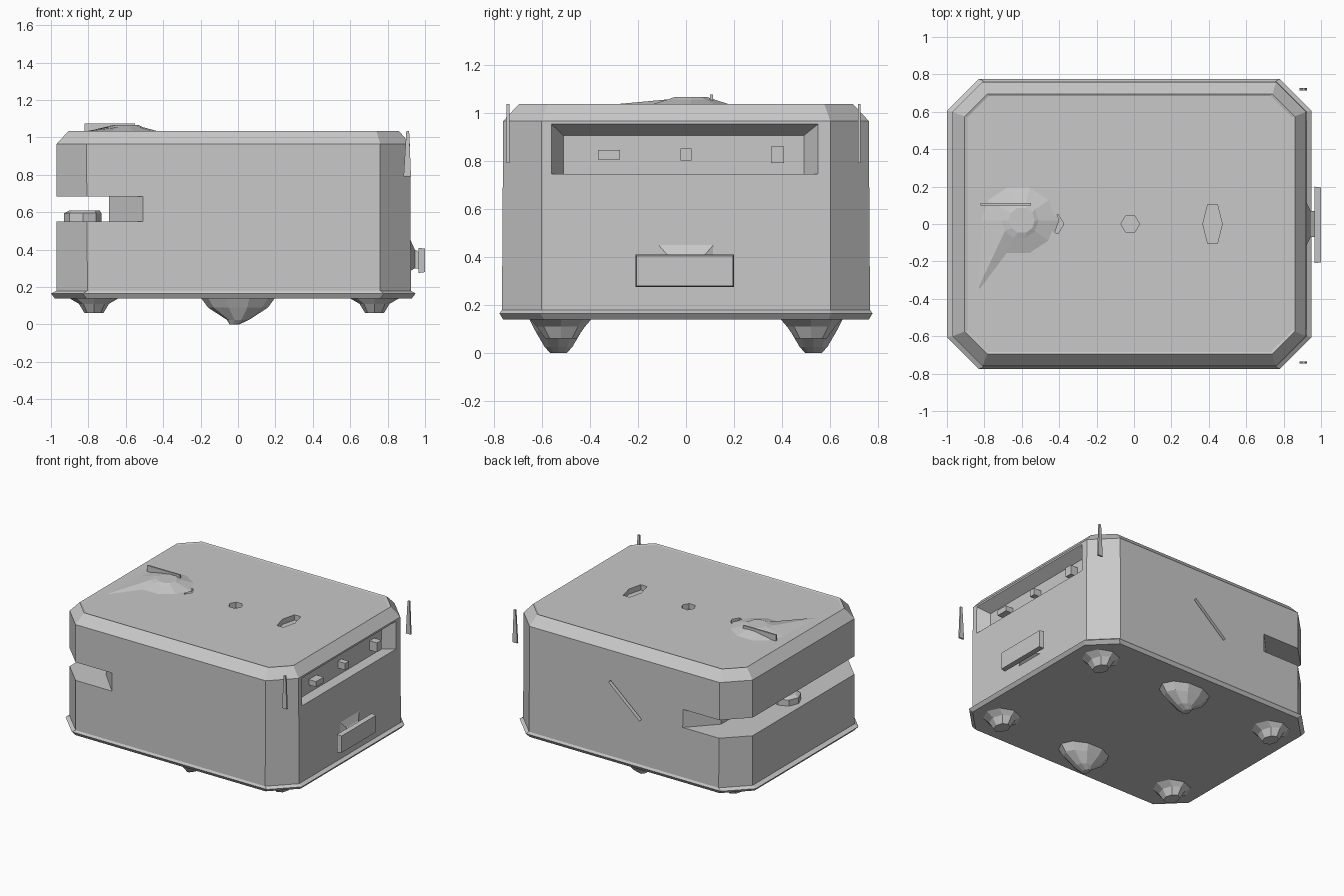
import bpy, bmesh
from math import cos, sin, pi, atan2
from mathutils import Vector, Matrix

if "Cube" in bpy.data.objects:
    bpy.data.objects.remove(bpy.data.objects["Cube"], do_unlink=True)

grey = bpy.data.materials.new("plain grey")
grey.use_nodes = True
grey.diffuse_color = (0.58, 0.58, 0.58, 1)
grey.node_tree.nodes["Principled BSDF"].inputs["Base Color"].default_value = grey.diffuse_color


def loft(name, rings):
    """Skin a stack of equally sized point rings and cap both ends."""
    bm = bmesh.new()
    loops = [[bm.verts.new(p) for p in ring] for ring in rings]
    for a, b in zip(loops, loops[1:]):
        for i in range(len(a)):
            j = (i + 1) % len(a)
            bm.faces.new((a[i], a[j], b[j], b[i]))
    bm.faces.new(loops[0])
    bm.faces.new(loops[-1])
    bmesh.ops.recalc_face_normals(bm, faces=bm.faces)
    mesh = bpy.data.meshes.new(name)
    bm.to_mesh(mesh)
    bm.free()
    mesh.materials.append(grey)
    ob = bpy.data.objects.new(name, mesh)
    bpy.context.collection.objects.link(ob)
    return ob


def octagon(x0, x1, y, c, z):
    """Rectangle with cut corners."""
    return [(x0 + c, -y, z), (x1 - c, -y, z), (x1, c - y, z), (x1, y - c, z),
            (x1 - c, y, z), (x0 + c, y, z), (x0, y - c, z), (x0, c - y, z)]


def disc(x, y, z, rx, ry, sides):
    return [(x + rx * cos(2 * pi * i / sides), y + ry * sin(2 * pi * i / sides), z)
            for i in range(sides)]


def side_rect(x, y0, y1, z0, z1):
    return [(x, y0, z0), (x, y1, z0), (x, y1, z1), (x, y0, z1)]


def box(name, x0, x1, y0, y1, z0, z1):
    return loft(name, [side_rect(x0, y0, y1, z0, z1), side_rect(x1, y0, y1, z0, z1)])


def cut(target, cutter):
    mod = target.modifiers.new("cut", 'BOOLEAN')
    mod.operation = 'DIFFERENCE'
    mod.solver = 'EXACT'
    mod.object = cutter
    bpy.context.view_layer.objects.active = target
    bpy.ops.object.modifier_apply(modifier=mod.name)
    bpy.data.objects.remove(cutter, do_unlink=True)


# Body shell: flared base rim, straight walls, bevelled top with a fine step
body = loft("body", [
    octagon(-0.98, 0.93, 0.76, 0.17, 0.14),
    octagon(-1.0, 0.95, 0.775, 0.17, 0.165),
    octagon(-0.97, 0.925, 0.765, 0.165, 0.18),
    octagon(-0.97, 0.92, 0.76, 0.16, 0.965),
    octagon(-0.905, 0.86, 0.695, 0.12, 1.035),
    octagon(-0.89, 0.845, 0.685, 0.115, 1.03),
])

# Slot around one end, with a cut-cornered inner wall
slot = [(-1.3, -0.97), (-0.31, -0.97), (-0.69, -0.57),
        (-0.69, 0.57), (-0.31, 0.97), (-1.3, 0.97)]
cut(body, loft("slot_cutter", [[(x, y, z) for x, y in slot] for z in (0.55, 0.685)]))

# Recessed control panel with splayed sides
cut(body, loft("panel_cutter", [
    side_rect(0.84, -0.51, 0.49, 0.745, 0.905),
    side_rect(0.922, -0.56, 0.55, 0.745, 0.953),
    side_rect(1.0, -0.56, 0.55, 0.745, 0.953),
]))

# Small sockets in the top
for x, rx, ry, sides in ((-0.42, 0.045, 0.055, 5), (-0.02, 0.05, 0.05, 6), (0.42, 0.052, 0.12, 6)):
    cut(body, loft("socket_cutter", [disc(x, 0, z, rx, ry, sides) for z in (0.99, 1.1)]))

# Diagonal slit in the back
slit = box("slit_cutter", -0.17, 0.17, -0.03, 0.05, -0.012, 0.012)
slit.matrix_world = Matrix.Translation((-0.03, 0.765, 0.622)) @ Matrix.Rotation(-atan2(0.225, 0.26), 4, 'Y')
bpy.context.view_layer.update()
cut(body, slit)

# Knobs on the control panel
for i, (y, w, h) in enumerate(((-0.32, 0.045, 0.02), (0, 0.022, 0.025), (0.38, 0.027, 0.035))):
    box(f"panel_knob_{i + 1}", 0.82, 0.9, y - w, y + w, 0.825 - h, 0.825 + h)

# Handle plate on a short stem
loft("handle_stem", [side_rect(0.91, -0.14, 0.14, 0.28, 0.48),
                     side_rect(0.945, -0.07, 0.07, 0.3, 0.4),
                     side_rect(0.975, -0.07, 0.07, 0.3, 0.38)])
loft("handle_plate", [side_rect(0.965, -0.21, 0.2, 0.275, 0.41),
                      side_rect(1.0, -0.205, 0.195, 0.28, 0.405)])

# Button resting in the slot
loft("slot_button", [disc(-0.83, 0, 0.54, 0.1, 0.1, 8),
                     disc(-0.83, 0, 0.595, 0.1, 0.1, 8),
                     disc(-0.82, 0, 0.61, 0.08, 0.08, 8)])

# Low mound and cap on top
mound = disc(-0.62, 0.02, 1.025, 0.22, 0.2, 10)
mound[6] = (-0.86, -0.4, 1.025)
loft("top_mound", [mound, disc(-0.61, 0.02, 1.055, 0.1, 0.1, 10),
                   disc(-0.6, 0.02, 1.065, 0.07, 0.07, 10)])
box("top_mound_blade", -0.82, -0.55, 0.1, 0.112, 1.03, 1.075)

# Thin upright fins at the two corners
for name, y in (("front_fin", -0.74), ("back_fin", 0.72)):
    loft(name, [[(0.885, y + t, 0.79), (0.925, y + t, 0.79),
                 (0.915, y + t, 1.035), (0.9, y + t, 1.035)] for t in (-0.006, 0.006)])

# Six feet: broad bowls in the middle, smaller stubs at the corners
for side, s in (("front", -1), ("back", 1)):
    loft(f"{side}_middle_foot", [disc(0, s * 0.53, 0.145, 0.2, 0.13, 10),
                                 disc(0, s * 0.53, 0.09, 0.16, 0.1, 10),
                                 disc(0, s * 0.53, 0.025, 0.06, 0.06, 10),
                                 disc(-0.02, s * 0.53, 0.0, 0.025, 0.035, 10)])
    for end, x in (("left", 0.73), ("right", -0.77)):
        loft(f"{side}_{end}_foot", [disc(x, s * 0.52, 0.145, 0.14, 0.13, 8),
                                    disc(x, s * 0.52, 0.11, 0.08, 0.1, 8),
                                    disc(x, s * 0.52, 0.06, 0.05, 0.065, 8)])
